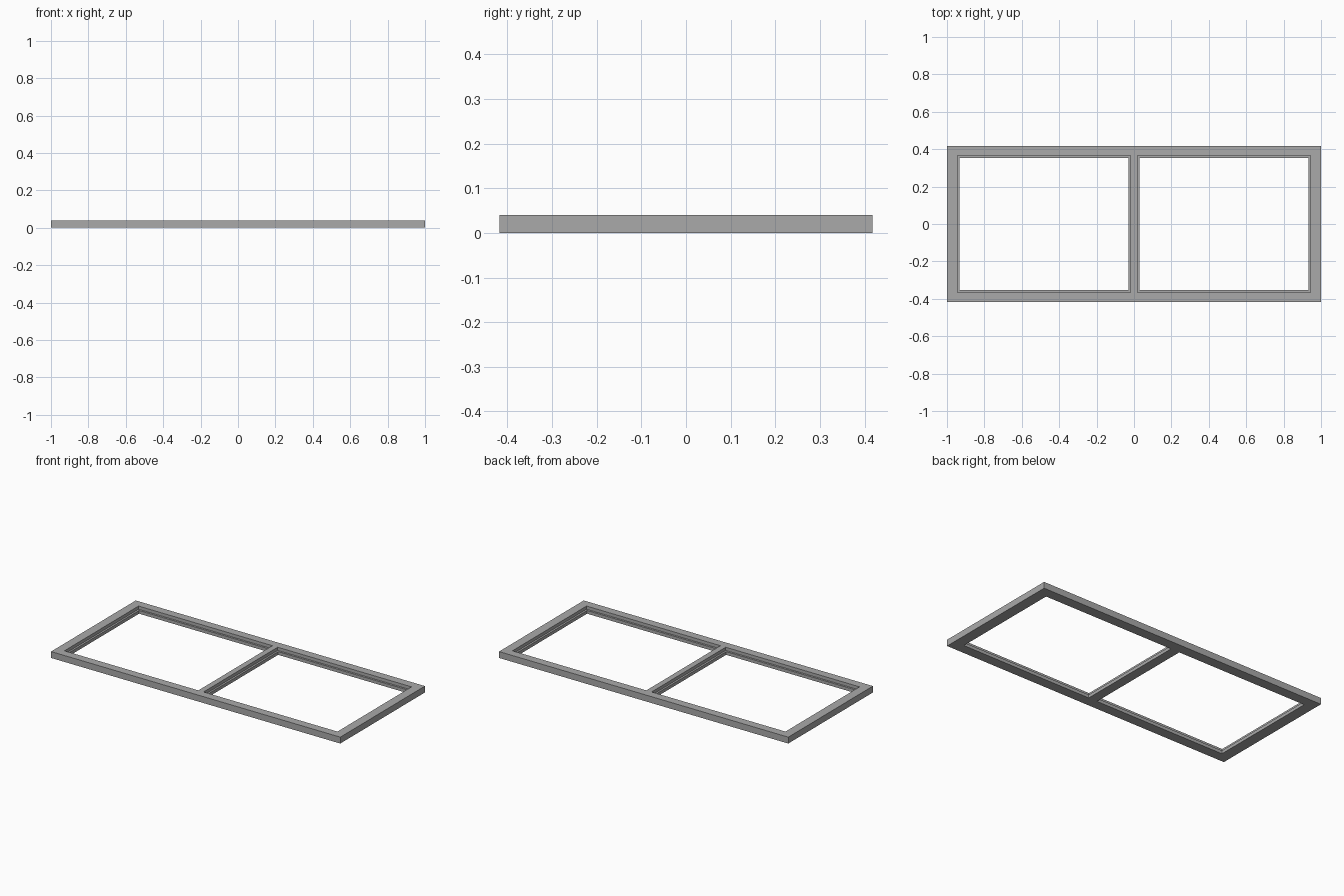
import bpy

default_cube = bpy.data.objects.get("Cube")
if default_cube:
    bpy.data.objects.remove(default_cube, do_unlink=True)

HEIGHT = 0.04
HALF_DEPTH = 0.418
LEDGE_Z = 0.02
LEDGE = 0.012

grey = bpy.data.materials.new("frame_grey")
grey.use_nodes = True
colour = (0.4, 0.4, 0.4, 1)
grey.diffuse_color = colour
grey.node_tree.nodes["Principled BSDF"].inputs["Base Color"].default_value = colour


def box(name, low, high):
    """Axis-aligned box between two corners."""
    bpy.ops.mesh.primitive_cube_add(size=1)
    obj = bpy.context.object
    obj.name = name
    for v in obj.data.vertices:
        v.co = [high[i] if v.co[i] > 0 else low[i] for i in range(3)]
    obj.data.materials.append(grey)
    return obj


def cut(target, cutter):
    """Subtract the cutter from the target, then discard it."""
    cutter.hide_render = True
    mod = target.modifiers.new("opening", 'BOOLEAN')
    mod.operation = 'DIFFERENCE'
    mod.solver = 'EXACT'
    mod.object = cutter
    bpy.context.view_layer.objects.active = target
    bpy.ops.object.modifier_apply(modifier=mod.name)
    bpy.data.objects.remove(cutter, do_unlink=True)


# Outer slab of the two-pane frame
frame = box("window_frame", (-1, -HALF_DEPTH, 0), (1, HALF_DEPTH, HEIGHT))

# Each pane: a wide rebate from the top, and a narrower opening right through
near, far, half_y = 0.018, 0.944, 0.366
for side in (-1, 1):
    for inset, z in ((0, LEDGE_Z), (LEDGE, -HEIGHT)):
        x0, x1 = sorted((side * (near + inset), side * (far - inset)))
        y = half_y - inset
        cut(frame, box("opening_cutter", (x0, -y, z), (x1, y, 2 * HEIGHT)))

frame.data.materials.clear()
frame.data.materials.append(grey)
for poly in frame.data.polygons:
    poly.material_index = 0
    poly.use_smooth = False
